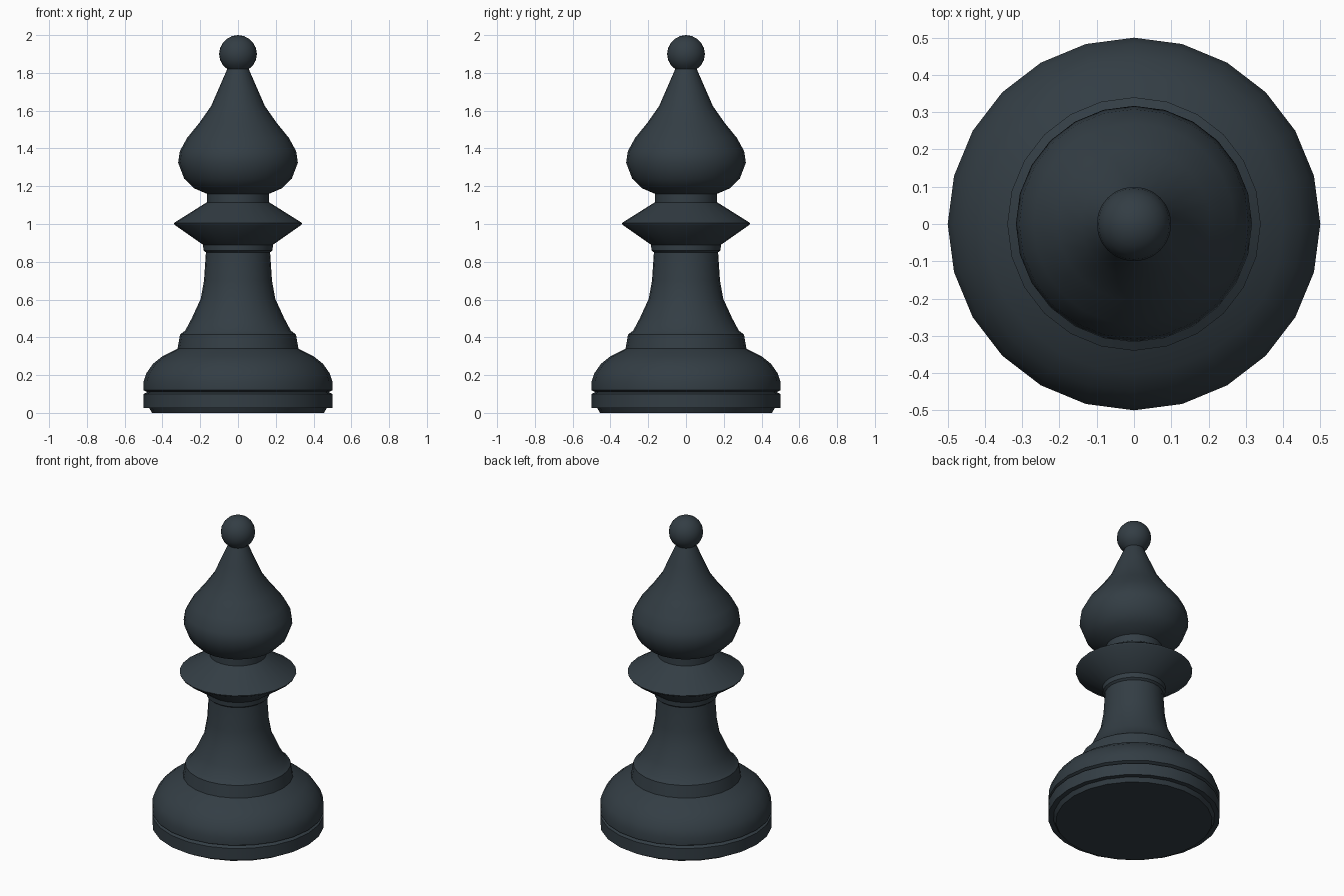
import bpy, bmesh, math

if "Cube" in bpy.data.objects:
    bpy.data.objects.remove(bpy.data.objects["Cube"])

SEGMENTS = 24

paint = bpy.data.materials.new("dark slate")
paint.diffuse_color = (0.033, 0.047, 0.058, 1.0)
paint.use_nodes = True
paint.node_tree.nodes["Principled BSDF"].inputs["Base Color"].default_value = paint.diffuse_color


def lathe(name, profile, angle=40):
    """Spin a bottom-to-top (radius, height) profile around z."""
    bm = bmesh.new()
    rings = []
    for r, z in profile:
        if r == 0:
            rings.append([bm.verts.new((0, 0, z))] * SEGMENTS)
        else:
            rings.append([bm.verts.new((r * math.cos(a), r * math.sin(a), z))
                          for a in (math.tau * i / SEGMENTS for i in range(SEGMENTS))])
    for low, high in zip(rings, rings[1:]):
        for i in range(SEGMENTS):
            j = (i + 1) % SEGMENTS
            corners = (low[i], low[j], high[j], high[i])
            bm.faces.new(list(dict.fromkeys(corners)))
    mesh = bpy.data.meshes.new(name)
    bm.to_mesh(mesh)
    bm.free()
    mesh.materials.append(paint)
    obj = bpy.data.objects.new(name, mesh)
    bpy.context.collection.objects.link(obj)
    bpy.ops.object.select_all(action='DESELECT')
    obj.select_set(True)
    bpy.context.view_layer.objects.active = obj
    bpy.ops.object.shade_smooth_by_angle(angle=math.radians(angle))
    return obj


# Foot disc, groove and rounded base
lathe("base", [(0, 0), (0.455, 0), (0.47, 0.025), (0.5, 0.025), (0.5, 0.10),
               (0.48, 0.11), (0.5, 0.12), (0.5, 0.165), (0.485, 0.21),
               (0.45, 0.26), (0.40, 0.30), (0.32, 0.34)])

# Flared stem with a small step at each end
lathe("stem", [(0.32, 0.34), (0.307, 0.415), (0.28, 0.435), (0.245, 0.50),
               (0.197, 0.605), (0.18, 0.70), (0.17, 0.85)])

# Pointed collar and neck
lathe("collar", [(0.17, 0.85), (0.183, 0.86), (0.185, 0.89), (0.335, 0.995),
                 (0.34, 1.005), (0.165, 1.115), (0.165, 1.16)])

# Teardrop head
lathe("head", [(0.165, 1.16), (0.235, 1.19), (0.285, 1.24), (0.317, 1.325),
               (0.308, 1.385), (0.27, 1.455), (0.205, 1.535), (0.142, 1.625),
               (0.105, 1.71), (0.057, 1.82)])

# Ball finial
ball = [(0.1 * math.cos(t), 1.9 + 0.1 * math.sin(t))
        for t in (math.radians(d) for d in range(-54, 90, 18))]
lathe("finial", [(0.057, 1.82)] + ball[1:] + [(0, 2.0)])
